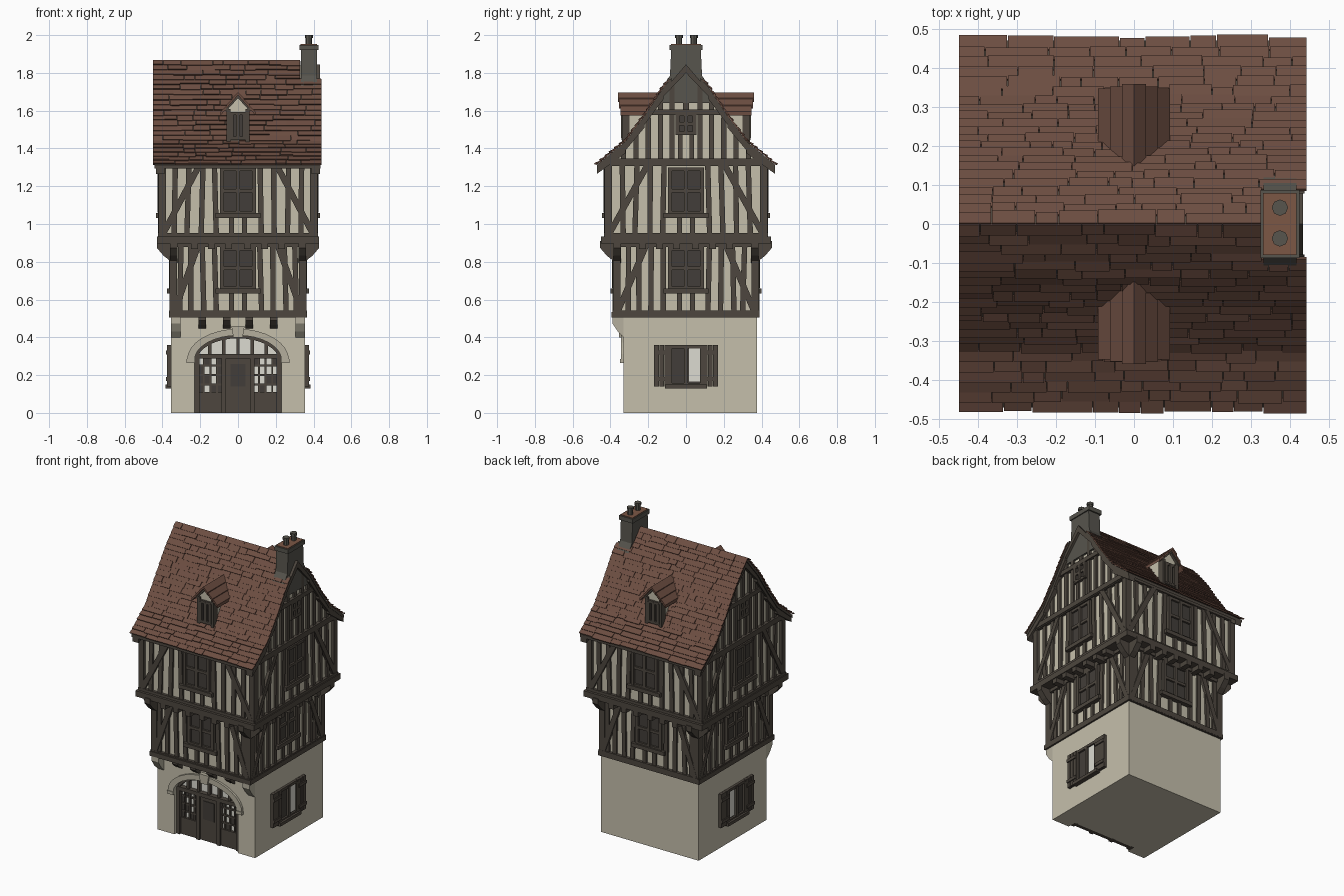
import bpy, bmesh, math, random
from mathutils import Matrix, Vector

random.seed(4)
if "Cube" in bpy.data.objects:
    bpy.data.objects.remove(bpy.data.objects["Cube"], do_unlink=True)

COLOURS = {
    "plaster": (0.56, 0.52, 0.41),
    "stone": (0.46, 0.43, 0.34),
    "timber": (0.075, 0.062, 0.049),
    "dark_glass": (0.055, 0.048, 0.041),
    "pale_glass": (0.72, 0.71, 0.64),
    "roof_tile": (0.15, 0.075, 0.053),
    "chimney_grey": (0.095, 0.09, 0.075),
    "clay": (0.2, 0.095, 0.06),
}
MATERIALS = {}
for label, rgb in COLOURS.items():
    mat = bpy.data.materials.new(label)
    mat.use_nodes = True
    mat.diffuse_color = (*rgb, 1)
    shader = next(n for n in mat.node_tree.nodes if n.type == "BSDF_PRINCIPLED")
    shader.inputs["Base Color"].default_value = (*rgb, 1)
    shader.inputs["Roughness"].default_value = 0.9
    MATERIALS[label] = mat

PARTS = {}
FRONT, RIGHT, BACK, LEFT = 0, 90, 180, 270


def prism(name, mat, face, pts, d0, d1):
    """Extrude an outline (u across, z up) between two distances out from the centre axis."""
    bm = PARTS.setdefault((name, mat), bmesh.new())
    turn = Matrix.Rotation(math.radians(face), 3, "Z")
    near, far = [[bm.verts.new(turn @ Vector((u, -d, z))) for u, z in pts] for d in (d0, d1)]
    bm.faces.new(near)
    bm.faces.new(far[::-1])
    for i in range(len(pts)):
        j = (i + 1) % len(pts)
        bm.faces.new((near[j], near[i], far[i], far[j]))


def block(name, mat, face, u0, u1, z0, z1, d0, d1):
    prism(name, mat, face, [(u0, z0), (u1, z0), (u1, z1), (u0, z1)], d0, d1)


def beam(name, face, a, b, width, d0, d1):
    """Straight timber between two points on a wall."""
    a, b = Vector(a), Vector(b)
    t = (b - a).normalized()
    n = Vector((-t.y, t.x)) * width / 2
    prism(name, "timber", face, [a - n, b - n, b + n, a + n], d0, d1)


def bracket(name, mat, face, u, width, d0, d1, z0, z1):
    """Curved support under an overhang."""
    k, h = d1 - d0, z1 - z0
    pts = [(-d0, z0), (-d0 - k * 0.6, z0 + h * 0.35), (-d1, z0 + h * 0.7), (-d1, z1), (-d0, z1)]
    prism(name, mat, face + 90, pts, u - width / 2, u + width / 2)


def window(name, face, u0, u1, z0, z1, d, rows=2):
    """Glazed frame with a mullion and glazing bars."""
    block(name + "_glass", "dark_glass", face, u0, u1, z0, z1, d - 0.02, d + 0.004)
    for u in (u0, (u0 + u1) / 2, u1):
        beam(name + "_frame", face, (u, z0), (u, z1), 0.02, d - 0.02, d + 0.018)
    for i in range(rows + 1):
        z = z0 + (z1 - z0) * i / rows
        beam(name + "_frame", face, (u0 - 0.01, z), (u1 + 0.01, z), 0.018, d - 0.02, d + 0.016)


# Ground floor: solid core, with an arched front wall
block("ground_core", "plaster", FRONT, -0.355, 0.355, 0, 0.51, -0.375, 0.275)


def arch(a, b, steps=16):
    return [(a * math.cos(math.pi * i / steps), 0.28 + b * math.sin(math.pi * i / steps))
            for i in range(steps + 1)]


inner, outer = arch(0.23, 0.13), arch(0.27, 0.165)
prism("ground_front_wall", "plaster", FRONT,
      [(0.355, 0), (0.355, 0.51), (-0.355, 0.51), (-0.355, 0), (-0.23, 0)] + inner[::-1] + [(0.23, 0)],
      0.275, 0.33)
for i in range(16):
    prism("arch_trim", "stone", FRONT, [inner[i], outer[i], outer[i + 1], inner[i + 1]], 0.32, 0.345)
prism("keystone", "stone", FRONT, [(-0.025, 0.4), (0.025, 0.4), (0.035, 0.46), (-0.035, 0.46)], 0.32, 0.355)
for s in (-1, 1):
    block("arch_foot", "stone", FRONT, s * 0.25 - 0.022, s * 0.25 + 0.022, 0.265, 0.285, 0.32, 0.35)
    bracket("stone_corbel", "stone", FRONT, s * 0.33, 0.05, 0.32, 0.39, 0.39, 0.51)
    for u in (0.06, 0.19):
        bracket("front_corbel", "timber", FRONT, s * u, 0.04, 0.32, 0.385, 0.44, 0.51)

# Shopfront: glazed fan, side windows, door
prism("shop_glass", "pale_glass", FRONT, inner + [(-0.23, 0.1), (0.23, 0.1)], 0.27, 0.283)
block("shop_door", "timber", FRONT, -0.065, 0.065, 0, 0.29, 0.27, 0.3)
block("door_glass", "dark_glass", FRONT, -0.04, 0.04, 0.14, 0.26, 0.29, 0.304)
beam("shop_transom", FRONT, (-0.23, 0.3), (0.23, 0.3), 0.025, 0.27, 0.315)
for i in range(1, 16):
    beam("fan_rim", FRONT, inner[i], inner[i + 1] if i < 15 else inner[i], 0.03, 0.27, 0.31) if i < 15 else None
for u in (-0.15, -0.075, 0, 0.075, 0.15):
    top = 0.28 + 0.13 * math.sqrt(1 - (u / 0.23) ** 2)
    beam("fan_bars", FRONT, (u, 0.3), (u, top), 0.018, 0.27, 0.305)
for s in (-1, 1):
    block("shop_panel", "timber", FRONT, min(s * 0.065, s * 0.23), max(s * 0.065, s * 0.23), 0, 0.11, 0.27, 0.3)
    for u in (0.075, 0.217):
        beam("shop_post", FRONT, (s * u, 0), (s * u, 0.3), 0.025, 0.27, 0.312)
    for i in range(1, 4):
        u = s * (0.075 + 0.0355 * i)
        beam("shop_bars", FRONT, (u, 0.1), (u, 0.3), 0.01, 0.27, 0.295)
        z = 0.1 + 0.05 * i
        beam("shop_bars", FRONT, (s * 0.075, z), (s * 0.217, z), 0.01, 0.27, 0.293)
    for i in range(4):
        for j in range(4):
            if random.random() < 0.4:
                u, z = s * (0.093 + 0.0355 * i), 0.125 + 0.05 * j
                block("shop_dark_panes", "dark_glass", FRONT, u - 0.016, u + 0.016, z - 0.024, z + 0.024, 0.28, 0.288)

# Shuttered windows on both ground floor sides
for face, s in ((RIGHT, 1), (LEFT, -1)):
    window("side_window", face, -0.085, 0.085, 0.15, 0.35, 0.355, 1)
    pale = sorted((s * 0.015, s * 0.075))
    block("side_pale_pane", "pale_glass", face, *pale, 0.165, 0.34, 0.355, 0.364)
    beam("side_sill", face, (-0.11, 0.14), (0.11, 0.14), 0.02, 0.34, 0.385)
    for k in (-1, 1):
        for i in range(3):
            u = k * (0.1 + 0.028 * i)
            beam("shutters", face, (u, 0.14), (u, 0.36), 0.025, 0.35, 0.375)
        for z in (0.18, 0.32):
            beam("shutters", face, (k * 0.09, z), (k * 0.168, z), 0.02, 0.36, 0.382)


# Timber framed storeys
def storey(name, hx, hy, z0, z1, wz0, wz1, studs, foot, head):
    block(name + "_walls", "plaster", FRONT, 0.015 - hx, hx - 0.015, z0, z1, 0.015 - hy, hy - 0.015)
    frame = name + "_timbers"
    for face in (FRONT, RIGHT, BACK, LEFT):
        half, out = (hx, hy) if face in (FRONT, BACK) else (hy, hx)
        d0, d1 = out - 0.03, out
        for z in (z0 + 0.016, z1 - 0.016):
            beam(frame, face, (-half, z), (half, z), 0.034, d0, d1 + 0.004)
        window(name + "_window", face, -0.085, 0.085, wz0, wz1, out - 0.012)
        beam(frame, face, (-0.12, wz0 - 0.015), (0.12, wz0 - 0.015), 0.025, d0, d1 + 0.015)
        for s in (-1, 1):
            post = s * (half - 0.019)
            beam(frame, face, (post, z0), (post, z1), 0.038, d0, d1 + 0.002)
            beam(frame, face, (s * (half - 0.025), z0 + foot), (s * head, z1 - 0.02), 0.032, d0, d1 + 0.003)
            beam(frame, face, (s * 0.035, z0), (s * 0.035, wz0 - 0.02), 0.026, d0, d1 - 0.003)
            for u in studs:
                lean = random.uniform(-0.007, 0.007)
                beam(frame, face, (s * u + lean, z0), (s * u - lean, z1), 0.028, d0, d1 - 0.003)


storey("first_floor", 0.36, 0.385, 0.51, 0.91, 0.66, 0.87, (0.12, 0.185, 0.25, 0.305), 0.03, 0.21)
storey("second_floor", 0.42, 0.43, 0.92, 1.34, 1.06, 1.29, (0.12, 0.19, 0.265, 0.335), 0.03, 0.2)

# Overhanging floor with joists and brackets
block("lower_floor_edge", "timber", FRONT, -0.366, 0.366, 0.505, 0.535, -0.388, 0.395)
block("upper_floor_edge", "timber", FRONT, -0.43, 0.43, 0.898, 0.935, -0.45, 0.45)
for face in (FRONT, RIGHT, BACK, LEFT):
    half, out = (0.36, 0.385) if face in (FRONT, BACK) else (0.385, 0.36)
    for s in (-1, 1):
        bracket("corner_brackets", "timber", face, s * (half - 0.02), 0.04, out - 0.02, out + 0.07, 0.79, 0.91)
        for u in (0.05, 0.14, 0.23):
            block("joists", "timber", face, s * u - 0.018, s * u + 0.018, 0.868, 0.92, out - 0.02, out + 0.065)

# Roof outline, from ridge to flared eave
PROFILE = [Vector(p) for p in ((0, 1.865), (0.12, 1.725), (0.22, 1.575), (0.32, 1.44), (0.472, 1.315))]
LENGTHS = [(b - a).length for a, b in zip(PROFILE, PROFILE[1:])]


def slope_point(s):
    for a, b, length in zip(PROFILE, PROFILE[1:], LENGTHS):
        if s <= length + 1e-6:
            return a.lerp(b, s / length)
        s -= length
    return PROFILE[-1]


def roof_height(u):
    for a, b in zip(PROFILE, PROFILE[1:]):
        if abs(u) <= b.x:
            return a.lerp(b, (abs(u) - a.x) / (b.x - a.x)).y


attic = [(p.x, p.y - 0.025) for p in PROFILE[:-1]] + [(0.415, 1.33)]
prism("attic_walls", "plaster", RIGHT, attic + [(-u, z) for u, z in attic[:0:-1]], -0.405, 0.405)

COURSES = 22
for s in (-1, 1):
    # Boarding, cut back around the chimney
    for i, (a, b) in enumerate(zip(PROFILE, PROFILE[1:])):
        for x0, x1 in ((-0.442, 0.33), (0.33, 0.438)):
            top = a if i or x0 < 0 else a.lerp(b, 0.65)
            quad = [(s * p.x, p.y - drop) for p, drop in ((top, 0.002), (b, 0.002), (b, 0.022), (top, 0.022))]
            prism("roof_boards", "timber", RIGHT, quad, x0, x1)
    # Overlapping courses of uneven tiles
    for c in range(COURSES):
        step = sum(LENGTHS) / COURSES
        a, b = slope_point(c * step), slope_point((c + 1) * step)
        end = 0.33 if a.x < 0.07 else 0.445
        x = -0.45
        while x < end:
            x1 = min(end, x + random.uniform(0.05, 0.17))
            if end - x1 < 0.03:
                x1 = end
            t = (b - a).normalized()
            n = Vector((-t.y, t.x))
            low = b + t * random.uniform(0, 0.009)
            lift = random.uniform(0.008, 0.014)
            quad = [a - n * 0.002, low + n * (lift - 0.008), low + n * lift, a + n * 0.004]
            prism("roof_tiles", "roof_tile", RIGHT, [(s * p.x, p.y) for p in quad], x, x1 - 0.002)
            x = x1

# Gable timbers on both ends
for face in (RIGHT, LEFT):
    for s in (-1, 1):
        for a, b in zip(PROFILE, PROFILE[1:]):
            quad = [(s * a.x, a.y - 0.02), (s * b.x, b.y - 0.02), (s * b.x, b.y - 0.05), (s * a.x, a.y - 0.065)]
            prism("gable_rafters", "timber", face, quad, 0.39, 0.435)
        for u in (0.075, 0.135, 0.2, 0.265, 0.33):
            beam("gable_studs", face, (s * u, 1.33), (s * u, roof_height(u) - 0.04), 0.027, 0.39, 0.418)
        beam("gable_studs", face, (s * 0.03, 1.33), (s * 0.03, 1.47), 0.024, 0.39, 0.415)
    beam("gable_studs", face, (0, 1.6), (0, 1.82), 0.03, 0.39, 0.416)
    beam("gable_beams", face, (-0.43, 1.33), (0.43, 1.33), 0.032, 0.39, 0.428)
    beam("gable_beams", face, (-0.2, 1.592), (0.2, 1.592), 0.028, 0.39, 0.426)
    window("gable_window", face, -0.045, 0.045, 1.48, 1.58, 0.408)

# Dormers on both slopes
for face in (FRONT, BACK):
    prism("dormer_walls", "plaster", face,
          [(-0.055, 1.4), (0.055, 1.4), (0.055, 1.62), (0, 1.68), (-0.055, 1.62)], 0.1, 0.328)
    window("dormer_window", face, -0.035, 0.035, 1.455, 1.585, 0.325, 1)
    for s in (-1, 1):
        beam("dormer_posts", face, (s * 0.05, 1.42), (s * 0.05, 1.61), 0.02, 0.3, 0.338)
        beam("dormer_rafters", face, (s * 0.07, 1.603), (0, 1.68), 0.018, 0.31, 0.345)
        for i in range(3):
            u0, u1 = 0.031 * i, 0.031 * (i + 1)
            quad = [(s * u0, 1.697 - u0 * 1.15), (s * u1, 1.702 - u1 * 1.15),
                    (s * u1, 1.682 - u1 * 1.15), (s * u0, 1.682 - u0 * 1.15)]
            prism("dormer_roof", "roof_tile", face, quad, 0.1, 0.36 - 0.006 * i)

# Chimney with cap and two pots
shaft = [(0.125, 1.64), (0.125, 1.725), (0.085, 1.785), (0.078, 1.93)]
prism("chimney_shaft", "chimney_grey", RIGHT, shaft + [(-u, z) for u, z in shaft[::-1]], 0.333, 0.418)
block("chimney_cap", "chimney_grey", RIGHT, -0.088, 0.088, 1.92, 1.948, 0.325, 0.425)
block("chimney_top", "clay", RIGHT, -0.08, 0.08, 1.945, 1.952, 0.332, 0.418)
for y in (-0.037, 0.042):
    for r, z0, z1 in ((0.017, 1.94, 1.985), (0.021, 1.985, 2.0)):
        ring = [(y + r * math.cos(k * math.pi / 4), 0.375 + r * math.sin(k * math.pi / 4)) for k in range(8)]
        bm = PARTS.setdefault(("chimney_pots", "chimney_grey"), bmesh.new())
        low, high = [[bm.verts.new((x, v, z)) for v, x in ring] for z in (z0, z1)]
        bm.faces.new(low)
        bm.faces.new(high)
        for k in range(8):
            bm.faces.new((low[k - 1], low[k], high[k], high[k - 1]))

# Turn every part into an object
for (name, mat), bm in PARTS.items():
    bmesh.ops.recalc_face_normals(bm, faces=bm.faces)
    mesh = bpy.data.meshes.new(name)
    bm.to_mesh(mesh)
    bm.free()
    mesh.materials.append(MATERIALS[mat])
    bpy.context.collection.objects.link(bpy.data.objects.new(name, mesh))
